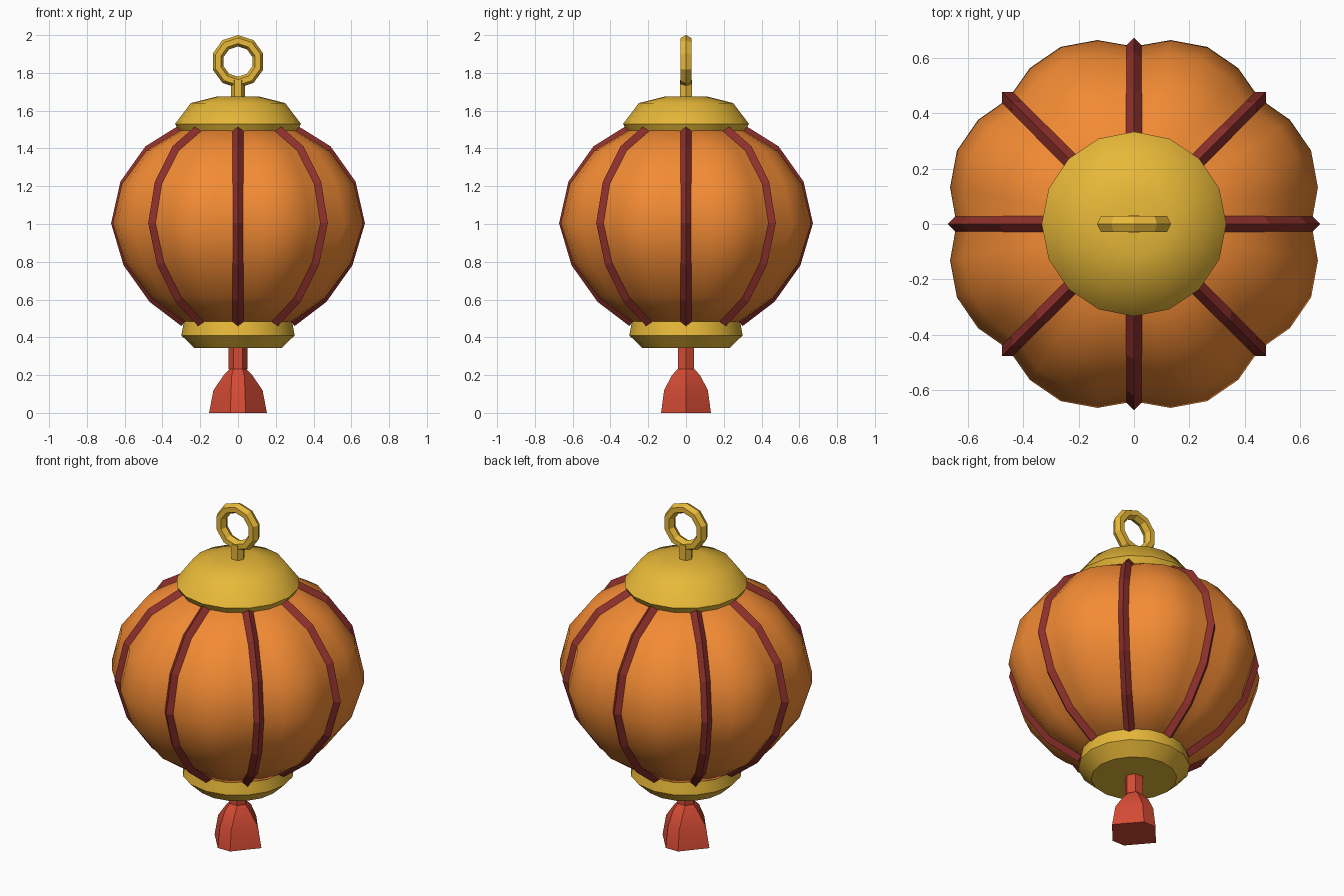
import bpy, bmesh
from math import sin, cos, pi, radians
from mathutils import Vector

if "Cube" in bpy.data.objects:
    bpy.data.objects.remove(bpy.data.objects["Cube"])


def material(name, rgb):
    m = bpy.data.materials.new(name)
    m.diffuse_color = (*rgb, 1)
    m.use_nodes = True
    m.node_tree.nodes["Principled BSDF"].inputs["Base Color"].default_value = m.diffuse_color
    return m


ORANGE = material("orange_paper", (0.90, 0.26, 0.035))
GOLD = material("gold", (0.80, 0.48, 0.04))
DARK = material("dark_red", (0.27, 0.03, 0.025))
RED = material("red_thread", (0.66, 0.07, 0.035))


def loft(name, rings, mat, smooth=None, caps=True, closed=False):
    """Skin a list of equal-sized point rings."""
    bm = bmesh.new()
    vs = [[bm.verts.new(p) for p in ring] for ring in rings]
    n = len(vs[0])
    pairs = list(zip(vs, vs[1:])) + ([(vs[-1], vs[0])] if closed else [])
    for a, b in pairs:
        for i in range(n):
            j = (i + 1) % n
            bm.faces.new((a[i], a[j], b[j], b[i]))
    if caps and not closed:
        bm.faces.new(vs[0])
        bm.faces.new(vs[-1])
    bmesh.ops.recalc_face_normals(bm, faces=bm.faces)
    me = bpy.data.meshes.new(name)
    bm.to_mesh(me)
    bm.free()
    me.materials.append(mat)
    ob = bpy.data.objects.new(name, me)
    bpy.context.collection.objects.link(ob)
    if smooth:
        bpy.ops.object.select_all(action='DESELECT')
        ob.select_set(True)
        bpy.context.view_layer.objects.active = ob
        bpy.ops.object.shade_smooth_by_angle(angle=radians(smooth))
    return ob


def lathe(name, profile, sides, mat, smooth=None, lobe=0.0):
    """Revolve (radius, z) points; lobe bulges the wall between the eight ribs."""
    rings = []
    for r, z in profile:
        ring = []
        for i in range(sides):
            a = 2 * pi * i / sides
            k = r * (1 + lobe * abs(sin(4 * a)))
            ring.append((k * cos(a), k * sin(a), z))
        rings.append(ring)
    return loft(name, rings, mat, smooth)


# Lobed paper body
SIDE = [(0.28, 0.485), (0.445, 0.61), (0.577, 0.795), (0.64, 1.005),
        (0.593, 1.212), (0.468, 1.388), (0.295, 1.495)]
lathe("paper_body", SIDE, 32, ORANGE, 40, lobe=0.08)

# Eight diamond-section ribs following the valleys
W = 0.032
for k in range(8):
    a = k * pi / 4
    out, side = Vector((cos(a), sin(a), 0)), Vector((-sin(a), cos(a), 0))
    rings = []
    for i, (r, z) in enumerate(SIDE):
        r0, z0 = SIDE[max(i - 1, 0)]
        r1, z1 = SIDE[min(i + 1, len(SIDE) - 1)]
        n = (out * (z1 - z0) + Vector((0, 0, r0 - r1))).normalized()
        c = out * r + Vector((0, 0, z))
        rings.append([c + n * W, c + side * W, c - n * W, c - side * W])
    loft(f"rib_{k + 1}", rings, DARK)

# Gold caps
lathe("top_cap", [(0.11, 1.675), (0.25, 1.64), (0.333, 1.53), (0.31, 1.49)], 16, GOLD, 40)
lathe("bottom_cap", [(0.285, 0.49), (0.30, 0.41), (0.23, 0.343)], 16, GOLD, 35)

# Hanging ring and its neck
lathe("ring_neck", [(0.037, 1.66), (0.037, 1.762)], 6, GOLD)
ring = []
for i in range(10):
    a = pi / 2 + 2 * pi * i / 10
    section = []
    for j in range(6):
        b = 2 * pi * j / 6
        r = 0.11 + 0.03 * cos(b)
        section.append((r * cos(a), 0.034 * sin(b), 1.86 + r * sin(a)))
    ring.append(section)
loft("hanging_ring", ring, GOLD, closed=True)

# Tassel: cord and a pinched six-sided skirt
lathe("tassel_cord", [(0.05, 0.232), (0.05, 0.35)], 6, RED)
skirt = []
for z, x, x1, y1 in [(0, 0.153, 0.04, 0.132), (0.12, 0.13, 0.037, 0.116),
                     (0.20, 0.075, 0.033, 0.074), (0.238, 0.04, 0.022, 0.038)]:
    skirt.append([(x, 0, z), (x1, y1, z), (-x1, y1, z),
                  (-x, 0, z), (-x1, -y1, z), (x1, -y1, z)])
loft("tassel_skirt", skirt, RED, 35)
